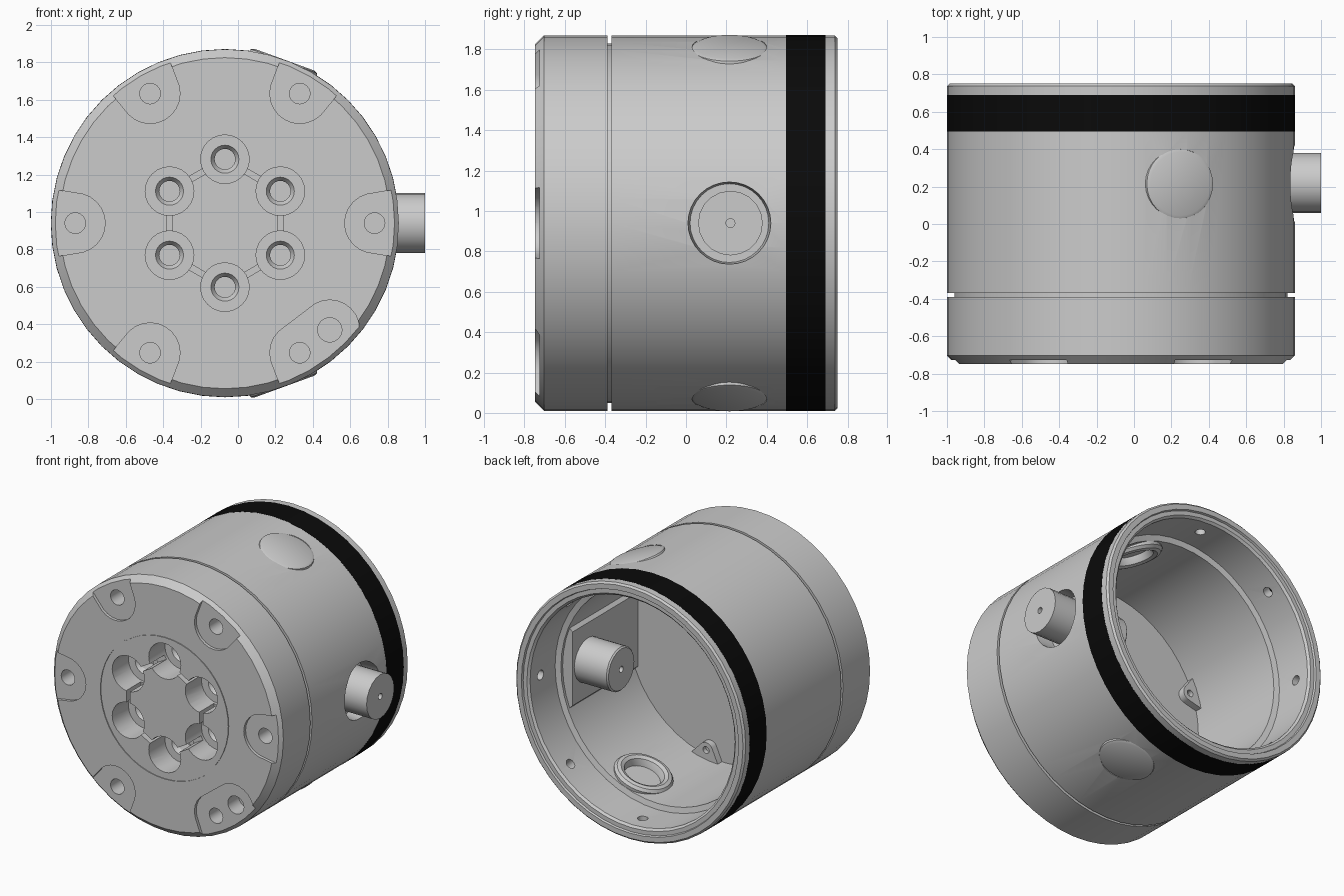
import bpy, bmesh
from math import sin, cos, radians, pi
from mathutils import Matrix, Vector

if "Cube" in bpy.data.objects:
    bpy.data.objects.remove(bpy.data.objects["Cube"])

CX, CZ = -0.07, 0.94
AXIS = Matrix.Translation((CX, 0, CZ)) @ Matrix.Rotation(-pi / 2, 4, 'X')  # local z -> +y


def polar(deg, r, y=0.0):
    a = radians(deg)
    return Vector((CX + r * cos(a), y, CZ + r * sin(a)))


def radial(deg, y):
    """Frame whose local z points outward from the body axis."""
    d = Vector((cos(radians(deg)), 0, sin(radians(deg))))
    return Matrix.Translation((CX, y, CZ)) @ d.to_track_quat('Z', 'Y').to_matrix().to_4x4()


def along_y(p):
    return Matrix.Translation((p.x, 0, p.z)) @ Matrix.Rotation(-pi / 2, 4, 'X')


def finish(name, bm, smooth=True):
    bmesh.ops.recalc_face_normals(bm, faces=bm.faces)
    me = bpy.data.meshes.new(name)
    bm.to_mesh(me)
    bm.free()
    ob = bpy.data.objects.new(name, me)
    bpy.context.collection.objects.link(ob)
    if smooth:
        shade(ob)
    return ob


def shade(ob):
    bpy.ops.object.select_all(action='DESELECT')
    bpy.context.view_layer.objects.active = ob
    ob.select_set(True)
    bpy.ops.object.shade_smooth_by_angle(angle=radians(25))


def revolve(name, pts, mat, seg=48, closed=False):
    """Lathe (radius, height) points about local z."""
    bm = bmesh.new()
    rings = []
    for r, h in pts:
        n = 1 if r == 0 else seg
        rings.append([bm.verts.new(mat @ Vector((r * cos(2 * pi * i / seg), r * sin(2 * pi * i / seg), h)))
                      for i in range(n)])
    pairs = list(zip(rings, rings[1:])) + ([(rings[-1], rings[0])] if closed else [])
    for a, b in pairs:
        for i in range(seg):
            j = (i + 1) % seg
            if len(a) == 1:
                bm.faces.new((a[0], b[i], b[j]))
            elif len(b) == 1:
                bm.faces.new((a[i], a[j], b[0]))
            else:
                bm.faces.new((a[i], a[j], b[j], b[i]))
    return finish(name, bm)


def cyl(r, h0, h1, mat, seg=24, r1=None):
    return revolve("cutter", [(0, h0), (r, h0), (r1 or r, h1), (0, h1)], mat, seg)


def hull(name, pts, smooth=True):
    bm = bmesh.new()
    for p in pts:
        bm.verts.new(p)
    bmesh.ops.convex_hull(bm, input=bm.verts)
    bmesh.ops.dissolve_limit(bm, angle_limit=0.01, verts=bm.verts, edges=bm.edges)
    return finish(name, bm, smooth)


def circle(deg, r_pos, r, y0, y1, n=24):
    c = polar(deg, r_pos)
    return [Vector((c.x + r * cos(2 * pi * i / n), y, c.z + r * sin(2 * pi * i / n)))
            for i in range(n) for y in (y0, y1)]


def cut(ob, cutters):
    """Subtract each cutter, bake the result and remove the cutters."""
    for c in cutters:
        c.hide_render = True
        m = ob.modifiers.new("cut", 'BOOLEAN')
        m.operation, m.solver, m.object = 'DIFFERENCE', 'EXACT', c
    bpy.context.view_layer.update()
    me = bpy.data.meshes.new_from_object(ob.evaluated_get(bpy.context.evaluated_depsgraph_get()))
    ob.modifiers.clear()
    ob.data = me
    for c in cutters:
        bpy.data.objects.remove(c)
    shade(ob)


# Front flange with chamfered edge and central ring line
FY = -0.748
flange = revolve("front_flange", [
    (0, FY), (0.515, FY), (0.515, FY + .006), (0.522, FY + .006), (0.522, FY), (0.885, FY),
    (0.93, -0.703), (0.93, -0.39), (0.89, -0.39), (0.89, -0.36), (0, -0.36)], AXIS)
cutters = []
for k in range(6):
    a = 60 * k
    # Edge pockets with screw holes
    pts = circle(a, 0.80, 0.16, -0.8, -0.726)
    if k == 5:
        pts += circle(-45.5, 0.80, 0.16, -0.8, -0.726)
    u = polar(a, 1) - polar(a, 0)
    t = Vector((-u.z, 0, u.x))
    for s in (-0.19, 0.19):
        for y in (-0.8, -0.726):
            pts.append(polar(a, 0.97, y) + t * s)
    cutters.append(hull("pocket", pts))
    cutters.append(cyl(0.055, -0.8, -0.55, along_y(polar(a, 0.80))))
    # Stepped bolt bores joined by narrow channels
    m = along_y(polar(a + 30, 0.342))
    cutters.append(revolve("bore", [(0, -0.8), (0.13, -0.8), (0.13, -0.56), (0.075, -0.56),
                                    (0.055, -0.53), (0.055, -0.44), (0, -0.44)], m, 24))
    u2 = polar(a, 1) - polar(a, 0)
    t2 = Vector((-u2.z, 0, u2.x))
    cutters.append(hull("channel", [polar(a, 0.296, y) + u2 * d + t2 * s
                                    for y in (-0.8, -0.58) for d in (-.016, .016) for s in (-.1, .1)]))
cutters.append(cyl(0.065, -0.8, -0.60, along_y(polar(-45.5, 0.80))))
cut(flange, cutters)

# Hollow housing with a recess for the band
housing = revolve("housing", [
    (0.79, -0.37), (0.93, -0.37), (0.93, 0.495), (0.90, 0.495), (0.90, 0.69), (0.93, 0.69),
    (0.93, 0.737), (0.917, 0.75), (0.88, 0.75), (0.875, 0.735), (0.845, 0.735), (0.83, 0.72),
    (0.83, 0.43), (0.79, 0.42)], AXIS, closed=True)
cutters = [cyl(0.035, 0.7, 0.91, radial(45 * k, 0.60), 16) for k in range(8)]
cutters.append(cyl(0.195, 0.80, 0.95, radial(0, 0.215), 32, 0.207))
cutters += [cyl(0.185, 0.7, 1.0, radial(a, 0.215), 32) for a in (70, -70)]
cut(housing, cutters)

# Black band
band = revolve("black_band", [(0.899, 0.495), (0.931, 0.495), (0.931, 0.69), (0.899, 0.69)],
               AXIS, closed=True)
black = bpy.data.materials.new("black")
black.diffuse_color = (0.003, 0.003, 0.003, 1)
black.use_nodes = True
black.node_tree.nodes["Principled BSDF"].inputs["Base Color"].default_value = black.diffuse_color
band.data.materials.append(black)

# Side buttons with a rounded ring on the inside
for a, side in ((70, "upper"), (-70, "lower")):
    revolve(side + "_button", [
        (0, 0.93), (0.17, 0.93), (0.188, 0.922), (0.195, 0.90), (0.205, 0.765), (0.19, 0.745),
        (0.165, 0.738), (0.14, 0.75), (0.13, 0.775), (0.125, 0.80), (0, 0.80)], radial(a, 0.215), 32)

# Connector plug and the flat mount behind it
revolve("connector_plug", [
    (0, 0.50), (0.022, 0.50), (0.022, 0.44), (0.15, 0.44), (0.16, 0.45), (0.16, 1.07),
    (0.022, 1.07), (0.022, 1.0), (0, 1.0)], radial(0, 0.22), 20)
hull("connector_mount", [(CX + x, y, CZ + s * z) for s in (-1, 1) for y in (-0.365, 0.40)
                         for x, z in ((0.71, 0.27), (0.75, 0.31), (0.80, 0.2))], False)

# Screw tabs on the inner floor
for i, a in enumerate((-80, 40, 160)):
    u = polar(a, 1) - polar(a, 0)
    t = Vector((-u.z, 0, u.x))
    pts = circle(a, 0.72, 0.055, -0.37, -0.31)
    pts += [polar(a, 0.80, y) + t * s for s in (-.12, .12) for y in (-0.37, -0.31)]
    tab = hull("floor_tab_%d" % (i + 1), pts)
    cut(tab, [cyl(0.025, -0.345, -0.2, along_y(polar(a, 0.72)), 16)])
